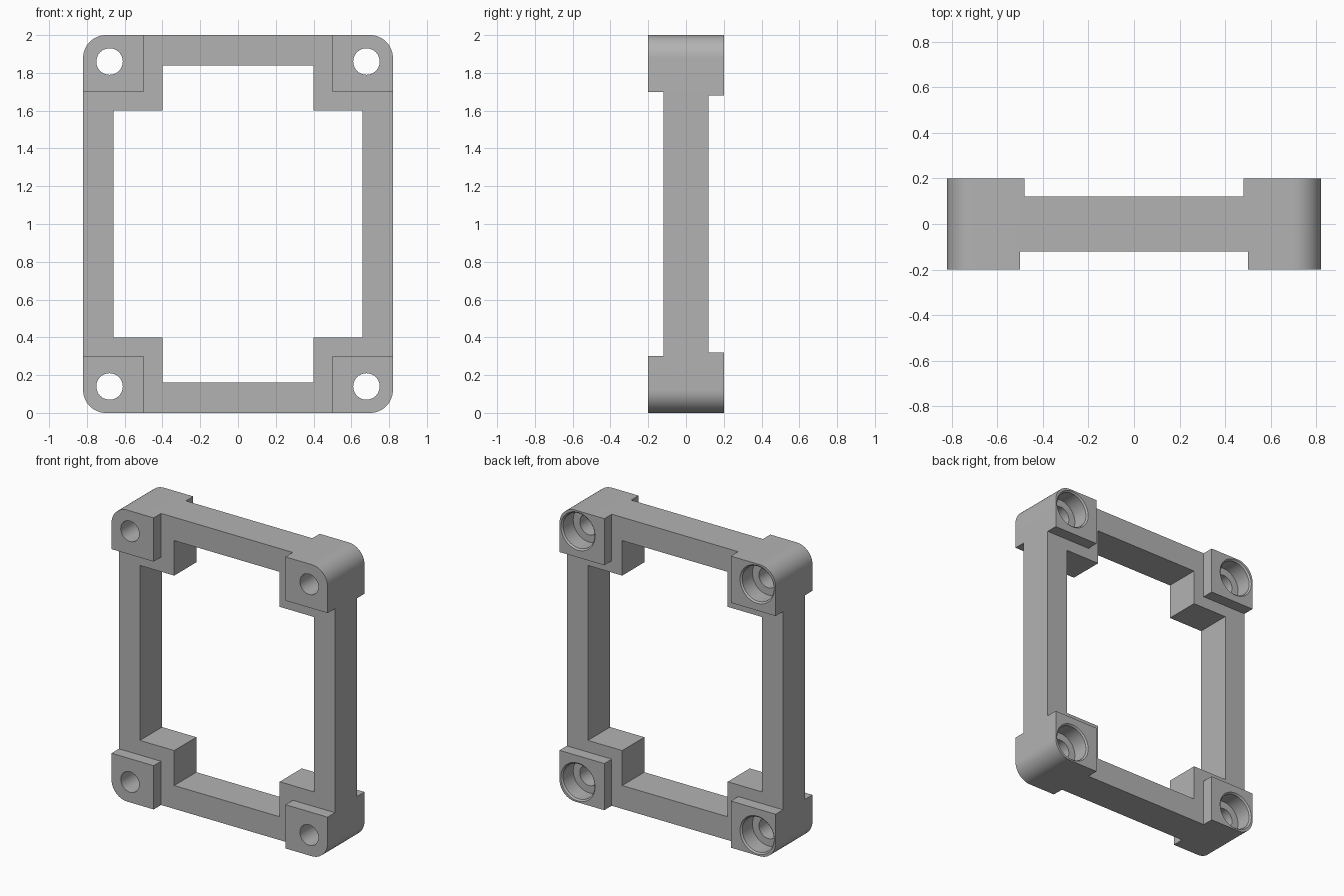
import bpy, bmesh
from math import sin, cos, pi, radians

if "Cube" in bpy.data.objects:
    bpy.data.objects.remove(bpy.data.objects["Cube"], do_unlink=True)

W, H, D = 0.82, 1.0, 0.2      # half width, half height, half depth
BEAM = 0.12                   # half depth of the thin beams
HOLE_X, HOLE_Z = 0.68, 0.86   # hole centres, measured from the middle

grey = bpy.data.materials.new("plain_grey")
grey.use_nodes = True
colour = (0.45, 0.45, 0.45, 1)
grey.diffuse_color = colour
grey.node_tree.nodes["Principled BSDF"].inputs["Base Color"].default_value = colour


def prism(name, loops):
    """Stack matching (x, z) outlines at given y values into a closed solid."""
    bm = bmesh.new()
    rings = [[bm.verts.new((x, y, z + H)) for x, z in pts] for y, pts in loops]
    for a, b in zip(rings, rings[1:]):
        for i in range(len(a)):
            j = (i + 1) % len(a)
            bm.faces.new((a[i], a[j], b[j], b[i]))
    bm.faces.new(rings[0])
    bm.faces.new(rings[-1])
    bmesh.ops.recalc_face_normals(bm, faces=bm.faces)
    mesh = bpy.data.meshes.new(name)
    bm.to_mesh(mesh)
    bm.free()
    mesh.materials.append(grey)
    obj = bpy.data.objects.new(name, mesh)
    bpy.context.collection.objects.link(obj)
    return obj


def rounded_rect(w, h, r, steps=12):
    pts = []
    for q, (sx, sz) in enumerate([(1, 1), (-1, 1), (-1, -1), (1, -1)]):
        for i in range(steps + 1):
            a = (q + i / steps) * pi / 2
            pts.append((sx * (w - r) + r * cos(a), sz * (h - r) + r * sin(a)))
    return pts


def cross(a, b, c, d):
    """Union of a tall a x b and a wide c x d rectangle (half sizes, c > a)."""
    quarter = [(c, d), (a, d), (a, b)]
    mirror = lambda sx, sz: [(sx * x, sz * z) for x, z in quarter]
    return (mirror(1, 1) + mirror(-1, 1)[::-1]
            + mirror(-1, -1) + mirror(1, -1)[::-1])


def circle(cx, cz, r, n=48):
    return [(cx + r * cos(2 * pi * i / n), cz + r * sin(2 * pi * i / n)) for i in range(n)]


# Rounded block that everything is cut from
frame = prism("mounting_frame", [(y, rounded_rect(W, H, 0.12)) for y in (-D, D)])

# Window with corner blocks, and recesses that leave the corner pads
window = cross(0.4, 0.84, 0.66, 0.6)
front = cross(0.5, 1.5, 1.5, 0.7)
back = cross(0.48, 1.5, 1.5, 0.68)
cutters = [
    prism("window_cutter", [(-0.5, window), (0.5, window)]),
    prism("front_recess_cutter", [(-0.5, front), (-BEAM, front)]),
    prism("back_recess_cutter", [(BEAM, back), (0.5, back)]),
]

# Stepped screw holes, wide and chamfered at the back
for sx in (-1, 1):
    for sz in (-1, 1):
        steps = [(-0.5, 0.07), (0.08, 0.07), (0.08, 0.12),
                 (D - 0.01, 0.12), (D, 0.13), (0.5, 0.13)]
        cutters.append(prism("screw_hole_cutter", [
            (y, circle(sx * HOLE_X, sz * HOLE_Z, r)) for y, r in steps]))

for cutter in cutters:
    mod = frame.modifiers.new(cutter.name, "BOOLEAN")
    mod.operation = "DIFFERENCE"
    mod.solver = "EXACT"
    mod.object = cutter

# Apply the cuts and drop the helpers
bpy.context.view_layer.update()
result = bpy.data.meshes.new_from_object(
    frame.evaluated_get(bpy.context.evaluated_depsgraph_get()))
frame.modifiers.clear()
frame.data = result
result.name = "mounting_frame"
result.materials.clear()
result.materials.append(grey)
for cutter in cutters:
    bpy.data.objects.remove(cutter, do_unlink=True)

bpy.ops.object.select_all(action="DESELECT")
frame.select_set(True)
bpy.context.view_layer.objects.active = frame
bpy.ops.object.shade_smooth_by_angle(angle=radians(30))
